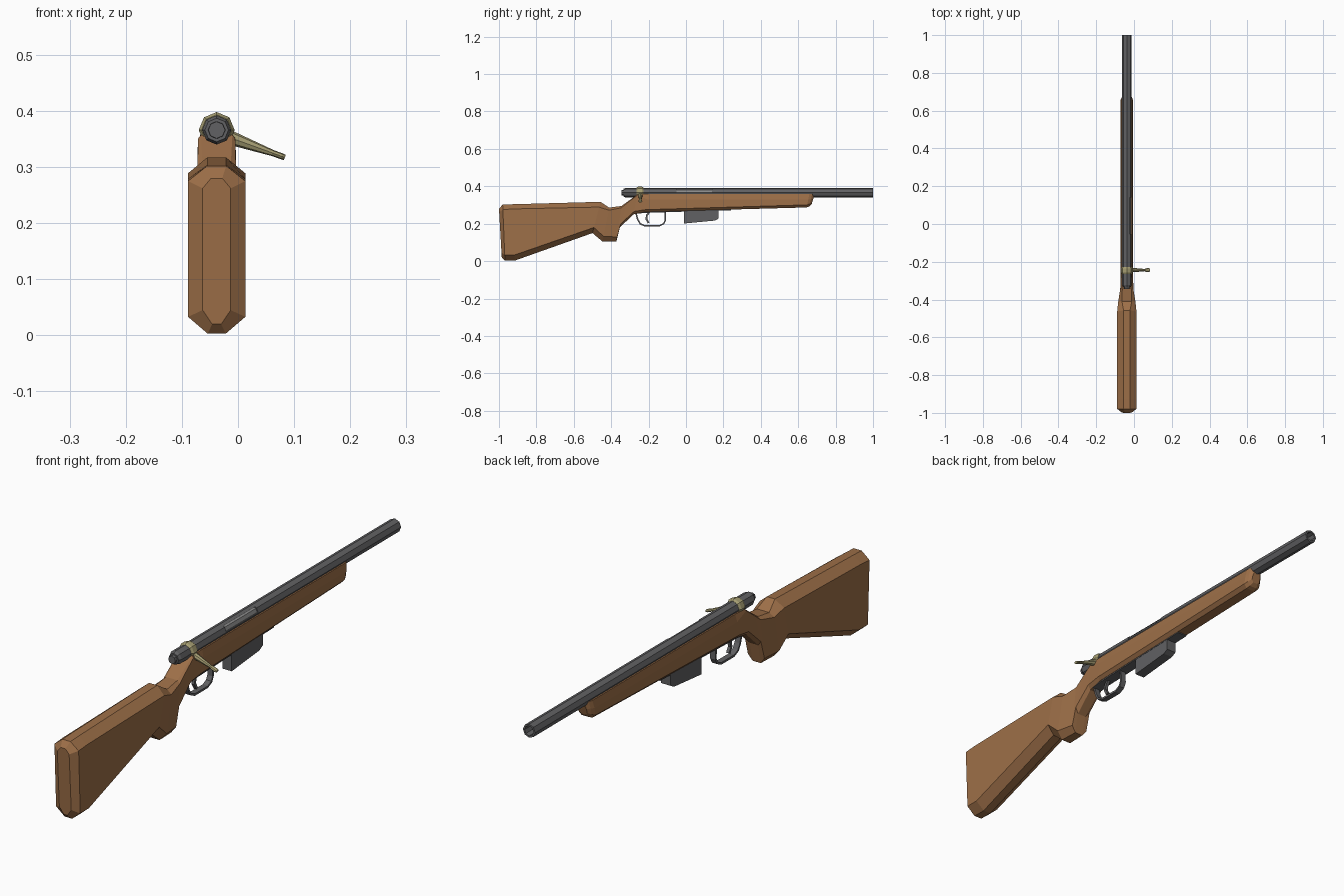
import bpy, bmesh, math
from mathutils import Vector

if "Cube" in bpy.data.objects:
    bpy.data.objects.remove(bpy.data.objects["Cube"])

CX = -0.038   # centre plane of the rifle
BZ = 0.366    # bore axis height


def material(name, rgb):
    m = bpy.data.materials.new(name)
    m.diffuse_color = (*rgb, 1)
    m.use_nodes = True
    m.node_tree.nodes["Principled BSDF"].inputs["Base Color"].default_value = m.diffuse_color
    return m


WOOD = material("walnut", (0.34, 0.16, 0.065))
STEEL = material("dark_steel", (0.12, 0.12, 0.125))
BRIGHT = material("bright_steel", (0.25, 0.25, 0.25))
BRASS = material("olive_brass", (0.38, 0.34, 0.17))


def loft(name, rings, mat, closed=False):
    """Skin equal-length rings of points; cap the ends unless closed."""
    bm = bmesh.new()
    vs = [[bm.verts.new(p) for p in r] for r in rings]
    n = len(vs[0])
    pairs = list(zip(vs, vs[1:])) + ([(vs[-1], vs[0])] if closed else [])
    for a, b in pairs:
        for i in range(n):
            j = (i + 1) % n
            bm.faces.new((a[i], a[j], b[j], b[i]))
    if not closed:
        bm.faces.new(vs[0])
        bm.faces.new(vs[-1])
    bmesh.ops.recalc_face_normals(bm, faces=bm.faces)
    me = bpy.data.meshes.new(name)
    bm.to_mesh(me)
    bm.free()
    me.materials.append(mat)
    ob = bpy.data.objects.new(name, me)
    bpy.context.collection.objects.link(ob)
    return ob


def turned(name, profile, mat, sides=8):
    """Faceted shape around the bore axis from (y, radius) pairs."""
    ang = [2 * math.pi * i / sides for i in range(sides)]
    return loft(name, [[(CX + r * math.cos(a), y, BZ + r * math.sin(a)) for a in ang]
                       for y, r in profile], mat)


def extruded(name, outline, half, mat):
    """Side outline of (y, z) pairs given thickness across x."""
    return loft(name, [[(CX + s * half, y, z) for y, z in outline] for s in (-1, 1)], mat)


def strip(name, path, half, thick, mat):
    """Flat bar that follows a (y, z) path."""
    pts = [Vector(p) for p in path]
    rings = []
    for i, p in enumerate(pts):
        t = (pts[min(i + 1, len(pts) - 1)] - pts[max(i - 1, 0)]).normalized()
        n = Vector((-t.y, t.x)) * thick / 2
        a, b = p + n, p - n
        rings.append([(CX - half, *a), (CX + half, *a), (CX + half, *b), (CX - half, *b)])
    return loft(name, rings, mat)


# Stock: y top, z top, y bottom, z bottom, half width,
# flat half width top / bottom, chamfer depth top / bottom
sections = [
    (-1.0, .28, -.985, .02, .025, .010, .008, .018, .025),
    (-.98, .302, -.968, .003, .051, .017, .016, .027, .030),
    (-.93, .304, -.915, .003, .051, .017, .016, .025, .030),
    (-.457, .317, -.50, .150, .051, .017, .018, .028, .030),
    (-.41, .286, -.447, .105, .046, .026, .020, .014, .028),
    (-.345, .295, -.372, .105, .035, .024, .017, .010, .024),
    (-.31, .32, -.355, .180, .034, .026, .018, .008, .020),
    (-.26, .357, -.28, .250, .033, .028, .020, .006, .016),
    (-.20, .36, -.22, .263, .034, .029, .022, .030, .012),
    (.66, .36, .645, .287, .034, .029, .020, .030, .014),
    (.675, .36, .66, .293, .028, .024, .016, .028, .014),
    (.684, .345, .672, .305, .018, .014, .010, .014, .010),
]
rings = []
for yt, zt, yb, zb, w, ft, fb, ct, cb in sections:
    def at(x, z):
        k = (z - zb) / (zt - zb)
        return (CX + x, yb + (yt - yb) * k, z)
    right = [(fb, zb), (w, zb + cb), (w, zt - ct), (ft, zt)]
    rings.append([at(x, z) for x, z in right] + [at(-x, z) for x, z in right[::-1]])
loft("stock", rings, WOOD)

# Barrel and receiver tube with a hollow muzzle
barrel = turned("barrel", [(-.333, .021), (-.322, .026), (1, .026),
                           (1, .019), (.85, .019)], STEEL)
turned("bolt_end_cap", [(-.345, .015), (-.32, .016)], STEEL)

# Ejection port cut in the right of the receiver, bolt body showing inside
port = extruded("port_cutter", [(-.052, .368), (.14, .368), (.14, .387), (-.052, .387)], .02, STEEL)
port.location.x = .026
port.hide_render = True
port.hide_viewport = True
cut = barrel.modifiers.new("port", "BOOLEAN")
cut.object = port
cut.operation = "DIFFERENCE"
cut.solver = "EXACT"
turned("bolt_body", [(-.06, .0215), (.15, .0215)], BRIGHT)

# Bolt collar and the handle sloping down to the right
turned("bolt_collar", [(-.264, .027), (-.256, .032), (-.236, .032), (-.228, .027)], BRASS)
d = Vector((.94, 0, -.34)).normalized()
up = Vector((.34, 0, .94)).normalized()
rings = []
for s, hy, hz in [(0, .012, .014), (.026, .012, .0125), (.098, .006, .006),
                  (.102, .009, .0055), (.120, .011, .0055), (.126, .008, .005)]:
    c = Vector((CX + .003, -.244, BZ - .006)) + d * s
    rings.append([c + Vector((0, hy * math.cos(a), 0)) + up * hz * math.sin(a)
                  for a in (math.pi / 4 * i for i in range(8))])
loft("bolt_handle", rings, BRASS)

# Floor plate and magazine under the stock
extruded("floor_plate", [(-.275, .252), (-.22, .258), (.24, .272), (.24, .284),
                         (-.22, .272), (-.27, .262)], .021, STEEL)
extruded("magazine", [(-.012, .275), (-.012, .201), (.155, .217), (.175, .228),
                      (.175, .278)], .020, STEEL)

# Trigger guard and trigger
strip("trigger_guard", [(-.268, .258), (-.258, .222), (-.245, .200), (-.222, .189), (-.142, .189),
                        (-.120, .200), (-.111, .218), (-.112, .268)], .011, .008, STEEL)
strip("trigger", [(-.192, .268), (-.209, .245), (-.212, .225), (-.200, .204)], .006, .010, STEEL)
